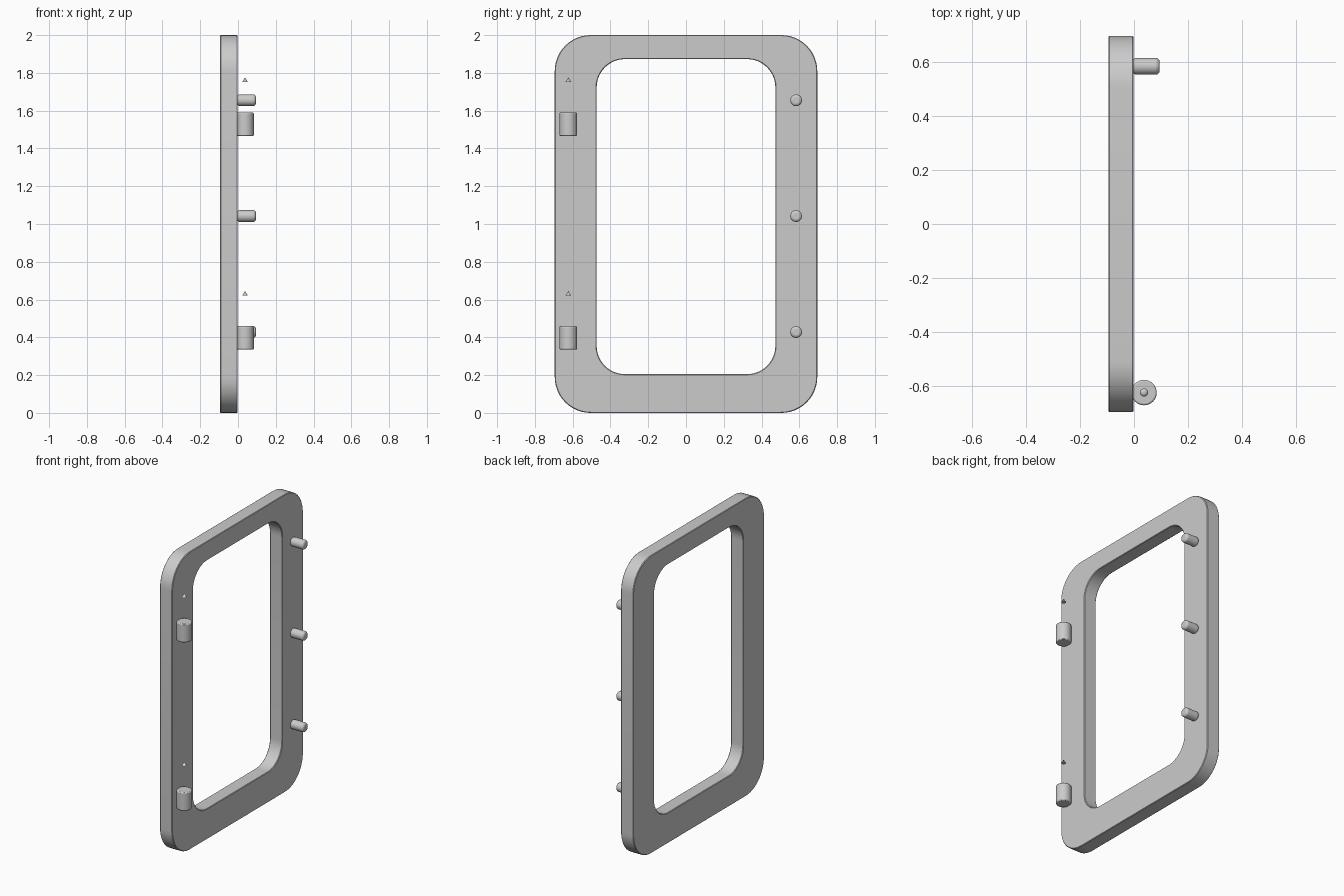
import bpy, bmesh, math
from mathutils import Matrix

if "Cube" in bpy.data.objects:
    bpy.data.objects.remove(bpy.data.objects["Cube"])

def add_object(name, bm, bevel=0.0, segments=2):
    bmesh.ops.recalc_face_normals(bm, faces=bm.faces)
    mesh = bpy.data.meshes.new(name)
    bm.to_mesh(mesh)
    bm.free()
    ob = bpy.data.objects.new(name, mesh)
    bpy.context.collection.objects.link(ob)
    if bevel:
        mod = ob.modifiers.new("edge_rounding", "BEVEL")
        mod.width, mod.segments = bevel, segments
        mod.limit_method, mod.angle_limit = "ANGLE", math.radians(50)
    bpy.ops.object.select_all(action="DESELECT")
    ob.select_set(True)
    bpy.context.view_layer.objects.active = ob
    bpy.ops.object.shade_smooth_by_angle(angle=math.radians(35))
    return ob

def rounded_rect(half_w, z0, z1, r, steps=12):
    pts = []
    corners = [(half_w - r, z1 - r), (r - half_w, z1 - r),
               (r - half_w, z0 + r), (half_w - r, z0 + r)]
    for i, (cy, cz) in enumerate(corners):
        for k in range(steps + 1):
            a = math.pi / 2 * (i + k / steps)
            pts.append((cy + r * math.cos(a), cz + r * math.sin(a)))
    return pts

def cone(name, loc, r1, r2, depth, axis="Z", bevel=0.0, segments=2, sides=32):
    bm = bmesh.new()
    bmesh.ops.create_cone(bm, cap_ends=True, segments=sides,
                          radius1=r1, radius2=r2, depth=depth)
    ob = add_object(name, bm, bevel, segments)
    turn = Matrix.Rotation(math.pi / 2, 4, "Y") if axis == "X" else Matrix()
    ob.matrix_world = Matrix.Translation(loc) @ turn
    return ob

# Door frame: rounded ring with a window opening
outer = rounded_rect(0.695, 0.0, 2.0, 0.19)
inner = rounded_rect(0.473, 0.205, 1.873, 0.15)
bm = bmesh.new()
loops = [[bm.verts.new((x, y, z)) for y, z in pts]
         for x, pts in ((-0.095, outer), (-0.002, outer), (-0.002, inner), (-0.095, inner))]
n = len(outer)
for j in range(4):
    a, b = loops[j], loops[(j + 1) % 4]
    for i in range(n):
        k = (i + 1) % n
        bm.faces.new((a[i], a[k], b[k], b[i]))
add_object("frame", bm, 0.004, 1)

# Latch pegs
for i, z in enumerate((0.428, 1.042, 1.655)):
    cone(f"latch_peg_{i + 1}", (0.045, 0.583, z), 0.031, 0.031, 0.1, "X", 0.014, 3)

# Hinge barrels with the pin tips above them
for label, z in (("lower", 0.397), ("upper", 1.528)):
    cone(f"{label}_hinge_barrel", (0.037, -0.623, z), 0.047, 0.047, 0.124, bevel=0.006)
    cone(f"{label}_pin_tip", (0.037, -0.623, z + 0.236), 0.015, 0.0, 0.024)
